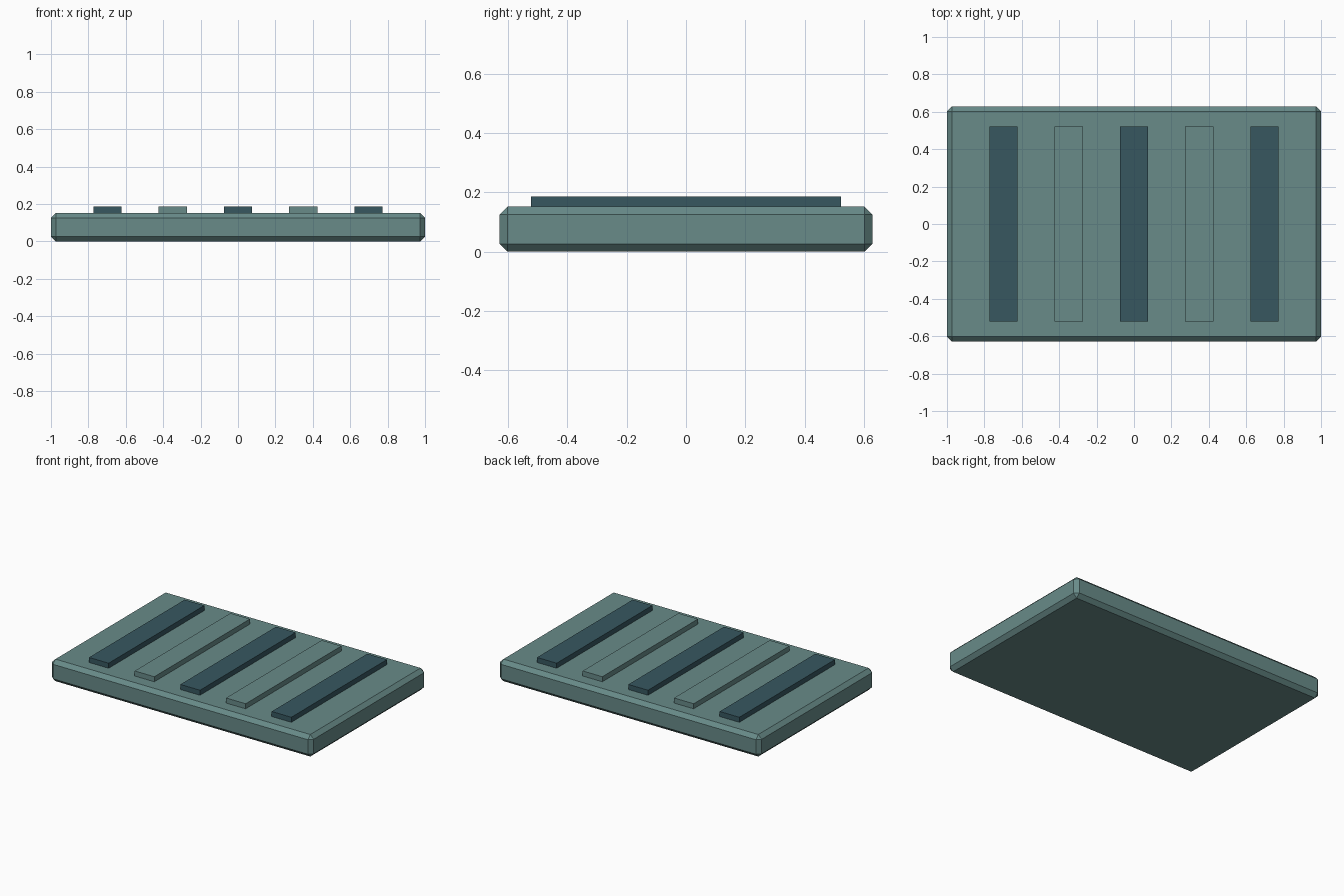
import bpy

cube = bpy.data.objects.get("Cube")
if cube:
    bpy.data.objects.remove(cube, do_unlink=True)


def make_material(name, colour):
    mat = bpy.data.materials.new(name)
    mat.use_nodes = True
    mat.diffuse_color = colour
    for node in mat.node_tree.nodes:
        if node.type == 'BSDF_PRINCIPLED':
            node.inputs["Base Color"].default_value = colour
    return mat


def box(name, size, centre, mat, bevel=0.0):
    bpy.ops.mesh.primitive_cube_add(size=1, location=centre)
    obj = bpy.context.object
    obj.name = name
    obj.scale = size
    bpy.ops.object.transform_apply(location=False, rotation=False, scale=True)
    obj.data.materials.append(mat)
    if bevel:
        mod = obj.modifiers.new("chamfer", 'BEVEL')
        mod.width = bevel
        mod.segments = 1
        mod.limit_method = 'NONE'
    return obj


sage = make_material("sage teal", (0.138, 0.258, 0.250, 1))
dark = make_material("dark teal", (0.038, 0.096, 0.118, 1))

# Chamfered base slab
SLAB_TOP = 0.152
box("base_slab", (2.0, 1.256, SLAB_TOP), (0, 0, SLAB_TOP / 2), sage, bevel=0.026)

# Raised slats in alternating colours, seated slightly into the slab
SLAT_TOP, SLAT_BOTTOM = 0.187, 0.14
for i in range(5):
    box(f"slat_{i + 1}", (0.15, 1.044, SLAT_TOP - SLAT_BOTTOM),
        ((i - 2) * 0.349, 0, (SLAT_TOP + SLAT_BOTTOM) / 2),
        sage if i % 2 else dark)
